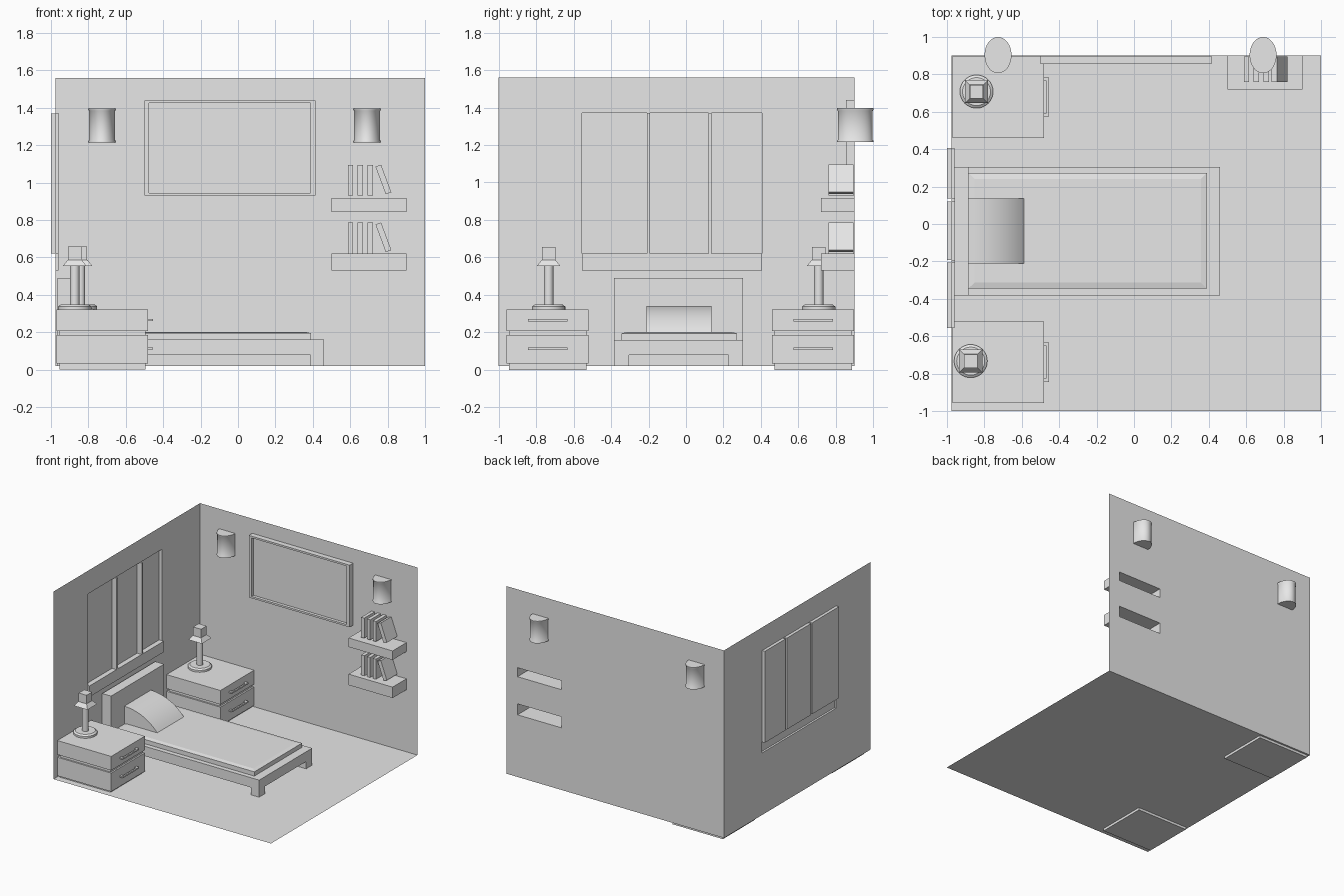
import bpy, bmesh, math
from mathutils import Matrix, Vector

if "Cube" in bpy.data.objects:
    bpy.data.objects.remove(bpy.data.objects["Cube"])

grey = bpy.data.materials.new("plain grey")
grey.diffuse_color = (0.8, 0.8, 0.8, 1)
grey.use_nodes = True
grey.node_tree.nodes["Principled BSDF"].inputs["Base Color"].default_value = grey.diffuse_color


def finish(name, bm, smooth=False):
    me = bpy.data.meshes.new(name)
    bm.to_mesh(me)
    bm.free()
    me.materials.append(grey)
    ob = bpy.data.objects.new(name, me)
    bpy.context.collection.objects.link(ob)
    if smooth:
        bpy.context.view_layer.objects.active = ob
        ob.select_set(True)
        bpy.ops.object.shade_smooth_by_angle(angle=math.radians(35))
        ob.select_set(False)
    return ob


def box(name, x0, x1, y0, y1, z0, z1):
    bm = bmesh.new()
    bmesh.ops.create_cube(bm, size=1)
    for v in bm.verts:
        v.co = Vector((x0 if v.co.x < 0 else x1, y0 if v.co.y < 0 else y1, z0 if v.co.z < 0 else z1))
    return finish(name, bm)


def stack(name, cx, cy, rings, sides, smooth=True, turn=0.0):
    """Closed loft through rings of (rx, ry, z)."""
    bm = bmesh.new()
    loops = []
    for rx, ry, z in rings:
        loops.append([bm.verts.new((cx + rx * math.cos(turn + 2 * math.pi * i / sides),
                                    cy + ry * math.sin(turn + 2 * math.pi * i / sides), z))
                      for i in range(sides)])
    for a, b in zip(loops, loops[1:]):
        for i in range(sides):
            j = (i + 1) % sides
            bm.faces.new((a[i], a[j], b[j], b[i]))
    bm.faces.new(loops[0][::-1])
    bm.faces.new(loops[-1])
    return finish(name, bm, smooth)


def prism(name, pts, y0, y1, smooth=False):
    """Profile in x-z extruded along y."""
    bm = bmesh.new()
    f = bm.faces.new([bm.verts.new((x, y0, z)) for x, z in pts])
    r = bmesh.ops.extrude_face_region(bm, geom=[f])
    bmesh.ops.translate(bm, vec=(0, y1 - y0, 0),
                        verts=[g for g in r["geom"] if isinstance(g, bmesh.types.BMVert)])
    bmesh.ops.recalc_face_normals(bm, faces=bm.faces)
    return finish(name, bm, smooth)


def wall(name, u_range, z_range, reliefs, place):
    """Thin wall whose rectangles (u0, u1, z0, z1, depth) are pushed in or out, open at the back."""
    us = sorted({*u_range, *[v for r in reliefs for v in r[:2]]})
    zs = sorted({*z_range, *[v for r in reliefs for v in r[2:4]]})

    def depth(i, k):
        if i + 1 >= len(us) or k + 1 >= len(zs):
            return 0
        u, z = (us[i] + us[i + 1]) / 2, (zs[k] + zs[k + 1]) / 2
        return next((r[4] for r in reliefs if r[0] < u < r[1] and r[2] < z < r[3]), 0)

    bm = bmesh.new()

    def quad(*pts):
        bm.faces.new([bm.verts.new(place(*p)) for p in pts])

    for i in range(len(us) - 1):
        for k in range(len(zs) - 1):
            u0, u1, z0, z1, d = us[i], us[i + 1], zs[k], zs[k + 1], depth(i, k)
            quad((u0, z0, d), (u1, z0, d), (u1, z1, d), (u0, z1, d))
            e = depth(i + 1, k)
            if e != d:
                quad((u1, z0, d), (u1, z0, e), (u1, z1, e), (u1, z1, d))
            e = depth(i, k + 1)
            if e != d:
                quad((u0, z1, d), (u1, z1, d), (u1, z1, e), (u0, z1, e))
    bmesh.ops.remove_doubles(bm, verts=bm.verts, dist=1e-5)
    bmesh.ops.recalc_face_normals(bm, faces=bm.faces)
    bm.faces.ensure_lookup_table()
    inward = Vector(place(0, 0, 1)) - Vector(place(0, 0, 0))
    bm.normal_update()
    if bm.faces[0].normal.dot(inward) < 0:
        bmesh.ops.reverse_faces(bm, faces=bm.faces)
    return finish(name, bm)


# floor
bm = bmesh.new()
bm.faces.new([bm.verts.new(p) for p in
              ((-0.975, -1, 0.02), (1, -1, 0.02), (1, 0.9, 0.02), (-0.975, 0.9, 0.02))])
finish("floor", bm)

# back wall with two hollow shelves, left wall with window panes, mullions and sill
wall("back_wall_with_shelves", (-0.975, 1), (0.02, 1.56),
     [(0.5, 0.9, 0.53, 0.62, 0.18), (0.5, 0.9, 0.843, 0.917, 0.18)],
     lambda u, z, d: (u, 0.9 - d, z))
wall("left_wall_with_window", (-1, 0.9), (0.02, 1.56),
     [(-0.555, -0.207, 0.62, 1.37, -0.025), (-0.207, -0.193, 0.62, 1.37, 0.018),
      (-0.193, 0.12, 0.62, 1.37, -0.025), (0.12, 0.136, 0.62, 1.37, 0.018),
      (0.136, 0.405, 0.62, 1.37, -0.025), (-0.555, 0.405, 0.53, 0.62, 0.016)],
     lambda u, z, d: (-0.975 + d, u, z))

# picture and its frame
box("picture", -0.475, 0.388, 0.88, 0.899, 0.945, 1.425)
for n, x0, x1, z0, z1 in (("left", -0.5, -0.475, 0.93, 1.44), ("right", 0.388, 0.415, 0.93, 1.44),
                          ("bottom", -0.475, 0.388, 0.93, 0.945), ("top", -0.475, 0.388, 1.425, 1.44)):
    box("picture_frame_" + n, x0, x1, 0.855, 0.899, z0, z1)

# wall lights
for n, x in (("left", -0.727), ("right", 0.69)):
    stack("wall_light_" + n, x, 0.903,
          [(0.072, 0.097, 1.215), (0.072, 0.097, 1.222), (0.068, 0.093, 1.228),
           (0.068, 0.093, 1.382), (0.072, 0.097, 1.388), (0.072, 0.097, 1.397)], 32)

# books, the last one leaning
for n, z in (("lower", 0.621), ("upper", 0.93)):
    for i, x in enumerate((0.587, 0.64, 0.693)):
        box(f"{n}_book_{i + 1}", x, x + 0.028, 0.76, 0.895, z, z + 0.165)
    prism(n + "_leaning_book", [(0.79, z + 0.008), (0.82, z + 0.018), (0.765, z + 0.165), (0.735, z + 0.155)],
          0.76, 0.895)

# bed
box("headboard", -0.965, -0.885, -0.383, 0.305, 0.02, 0.49)
box("bed_frame", -0.885, 0.46, -0.383, 0.305, 0.08, 0.16)
box("front_leg", 0.385, 0.46, -0.383, -0.305, 0.02, 0.08)
box("back_leg", 0.385, 0.46, 0.227, 0.305, 0.02, 0.08)

# mattress with a gently crowned top
bm = bmesh.new()
bmesh.ops.create_cube(bm, size=1)
for v in bm.verts:
    v.co = Vector((-0.885 if v.co.x < 0 else 0.39, -0.345 if v.co.y < 0 else 0.273,
                   0.16 if v.co.z < 0 else 0.195))
top = [f for f in bm.faces if f.normal.z > 0.9]
bmesh.ops.inset_region(bm, faces=top, thickness=0.045, depth=0.007)
finish("mattress", bm)

# pillow leaning on the headboard
p0, p1, p2 = Vector((-0.885, 0.342)), Vector((-0.7, 0.335)), Vector((-0.585, 0.2))
arc = [p0 * (1 - t) ** 2 + p1 * 2 * t * (1 - t) + p2 * t * t for t in [i / 12 for i in range(13)]]
prism("pillow", [(-0.885, 0.198)] + [tuple(p) for p in arc[::-1]], -0.21, 0.135, True)

# nightstands with handles and lamps
for n, y0, y1, lx, ly in (("front", -0.957, -0.52, -0.873, -0.733), ("back", 0.46, 0.897, -0.842, 0.708)):
    yc = (y0 + y1) / 2
    box(n + "_nightstand_base", -0.955, -0.495, y0 + 0.012, y1 - 0.012, 0, 0.035)
    box(n + "_nightstand_lower_drawer", -0.97, -0.482, y0, y1, 0.033, 0.185)
    box(n + "_nightstand_neck", -0.955, -0.495, y0 + 0.012, y1 - 0.012, 0.185, 0.208)
    box(n + "_nightstand_upper_drawer", -0.97, -0.482, y0, y1, 0.207, 0.322)
    for level, z in (("lower", 0.113), ("upper", 0.265)):
        h = f"{n}_{level}_handle"
        box(h + "_bar", -0.467, -0.455, yc - 0.105, yc + 0.105, z - 0.006, z + 0.006)
        for s in (-1, 1):
            ys = sorted((yc + s * 0.105, yc + s * 0.085))
            box(f"{h}_post_{'a' if s < 0 else 'b'}", -0.483, -0.467, ys[0], ys[1], z - 0.006, z + 0.006)
    stack(n + "_lamp_base", lx, ly, [(0.089, 0.089, 0.322), (0.089, 0.089, 0.338),
                                     (0.075, 0.075, 0.348)], 32)
    stack(n + "_lamp_stem", lx, ly, [(0.025, 0.025, 0.345), (0.025, 0.025, 0.56)], 24)
    q = math.sqrt(2)
    stack(n + "_lamp_shade", lx, ly, [(0.062 * q, 0.062 * q, 0.555), (0.037 * q, 0.037 * q, 0.587)],
          4, False, math.pi / 4)
    box(n + "_lamp_top", lx - 0.036, lx + 0.036, ly - 0.036, ly + 0.036, 0.585, 0.657)
